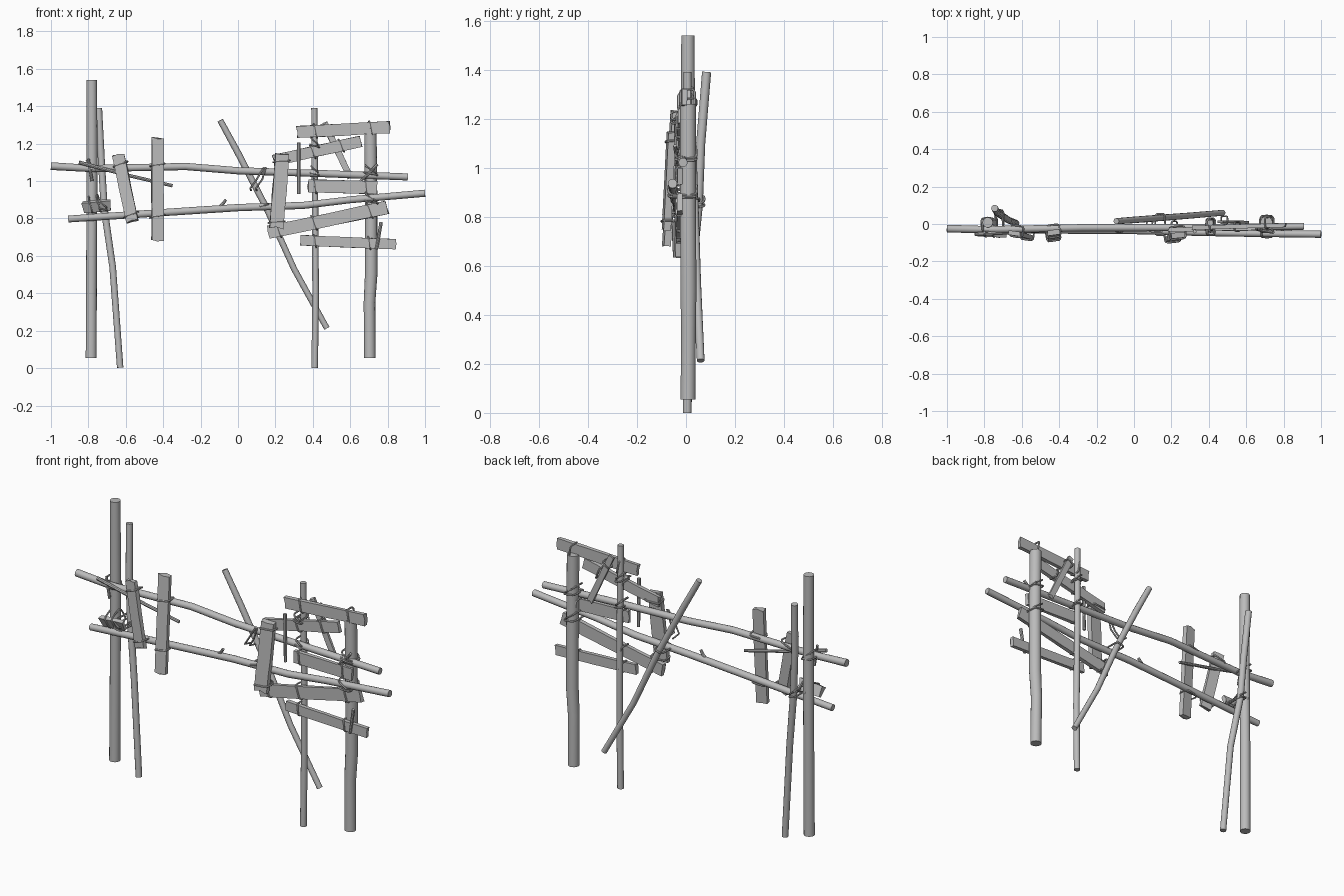
import bpy, bmesh, math, random
from mathutils import Vector, Matrix

random.seed(4)
cube = bpy.data.objects.get("Cube")
if cube:
    bpy.data.objects.remove(cube)

wood = bpy.data.materials.new("weathered grey")
wood.use_nodes = True
GREY = (0.5, 0.5, 0.5, 1)
wood.diffuse_color = GREY
wood.node_tree.nodes["Principled BSDF"].inputs["Base Color"].default_value = GREY


def finish(name, bm, smooth=True):
    bmesh.ops.recalc_face_normals(bm, faces=bm.faces)
    mesh = bpy.data.meshes.new(name)
    bm.to_mesh(mesh)
    bm.free()
    mesh.materials.append(wood)
    obj = bpy.data.objects.new(name, mesh)
    bpy.context.collection.objects.link(obj)
    if smooth:
        bpy.ops.object.select_all(action='DESELECT')
        obj.select_set(True)
        bpy.context.view_layer.objects.active = obj
        bpy.ops.object.shade_smooth_by_angle(angle=math.radians(40))
    return obj


def sweep(bm, path, radius, sides, closed=False, wobble=0.0):
    """Round tube along a path; radius may taper from start to end."""
    pts = [Vector(p) for p in path]
    n = len(pts)
    r0, r1 = radius if isinstance(radius, tuple) else (radius, radius)
    rings = []
    for i, p in enumerate(pts):
        a = pts[i - 1] if closed or i else p
        b = pts[(i + 1) % n] if closed or i < n - 1 else p
        t = (b - a).normalized()
        ref = Vector((0, 1, 0)) if abs(t.y) < 0.8 else Vector((0.6, 0, 0.8))
        if closed:
            ref = (pts[1] - pts[0]).cross(pts[2] - pts[1])
        s = t.cross(ref).normalized()
        q = s.cross(t)
        r = (r0 + (r1 - r0) * i / (n - 1)) * (1 + random.uniform(-wobble, wobble))
        rings.append([bm.verts.new(p + r * (math.cos(k * math.tau / sides) * s
                      + math.sin(k * math.tau / sides) * q)) for k in range(sides)])
    for i in range(n if closed else n - 1):
        a, b = rings[i], rings[(i + 1) % n]
        for k in range(sides):
            j = (k + 1) % sides
            bm.faces.new((a[k], a[j], b[j], b[k]))
    if not closed:
        bm.faces.new(rings[0])
        bm.faces.new(rings[-1])


def pole(name, path, radius, sides=12):
    bm = bmesh.new()
    sweep(bm, path, radius, sides, wobble=0.05)
    return finish(name, bm)


def rope_loop(name, centre, u, v, n, half_w, front, back):
    """Rounded rectangular lashing around the axis u."""
    pts = []
    mid, half = (front - back) / 2, (front + back) / 2
    for k in range(16):
        a = k * math.tau / 16
        c, s = math.cos(a), math.sin(a)
        x = math.copysign(abs(c) ** 0.4, c) * half_w
        y = math.copysign(abs(s) ** 0.4, s) * half + mid
        pts.append(centre + v * x + n * y + u * 0.008 * c)
    bm = bmesh.new()
    sweep(bm, pts, 0.005, 6, closed=True)
    finish(name, bm)


def board(name, p0, p1, width, thick=0.022, lashes=(), back=0.04, roll=0):
    """Rough plank between two points, facing the front, with lashings."""
    p0, p1 = Vector(p0), Vector(p1)
    u = (p1 - p0).normalized()
    n = Vector((0, -1, 0))
    n = (n - u * n.dot(u)).normalized()
    n = Matrix.Rotation(math.radians(roll), 3, u) @ n
    v = u.cross(n)
    bm = bmesh.new()
    rings = []
    steps = 4
    for i in range(steps + 1):
        c = p0.lerp(p1, i / steps)
        ring = []
        for sv, sn in ((-1, -1), (0.1, -1), (1, -1), (1, 1), (-0.1, 1), (-1, 1)):
            end = random.uniform(-0.006, 0.006) if i in (0, steps) else 0
            w = width / 2 * random.uniform(0.94, 1.04)
            ring.append(bm.verts.new(c + v * sv * w + n * sn * thick / 2 + u * end))
        rings.append(ring)
    for a, b in zip(rings, rings[1:]):
        for k in range(6):
            j = (k + 1) % 6
            bm.faces.new((a[k], a[j], b[j], b[k]))
    bm.faces.new(rings[0])
    bm.faces.new(rings[-1])
    finish(name, bm, smooth=False)
    for t in lashes:
        rope_loop(name + "_lashing", p0.lerp(p1, t), u, v, n,
                  width / 2 + 0.005, thick / 2 + 0.004, back)


# Upright posts
pole("left_post", [(-.785, .008, .055), (-.783, .01, .6), (-.78, .008, 1.1), (-.782, .008, 1.54)], (.03, .029), 14)
pole("left_leaning_pole", [(-.63, .005, .003), (-.67, .02, .54), (-.715, .05, .85),
                           (-.73, .06, 1.1), (-.745, .084, 1.39)], (.018, .018))
pole("thin_post", [(.41, .005, 0), (.415, .006, .4), (.412, .01, .9), (.408, .006, 1.39)], (.018, .017))
pole("right_post", [(.705, .008, .055), (.703, .01, .35), (.712, .01, .5), (.712, .008, .9),
                    (.708, .008, 1.26)], (.032, .032), 14)

# Long rails and the diagonal pole
pole("upper_rail", [(-1, -.025, 1.08), (-.78, -.03, 1.067), (-.5, -.025, 1.073), (-.28, -.02, 1.078),
                    (0, -.02, 1.055), (.45, -.018, 1.04), (.908, -.012, 1.022)], (.02, .018))
pole("lower_rail", [(-.908, -.03, .797), (-.5, -.032, .825), (0, -.035, .858), (.35, -.045, .87),
                    (.6, -.05, .9), (1, -.055, .935)], (.019, .019))
pole("diagonal_pole", [(-.095, .015, 1.325), (.0, .022, 1.15), (.155, .034, .85),
                       (.3, .045, .53), (.475, .06, .213)], (.017, .016))

# Left boards
board("left_upright_board", (-.43, -.08, .68), (-.43, -.045, 1.23), .065, .028, (.24, .74), .05, 8)
board("left_slanted_board", (-.565, -.07, .785), (-.64, -.05, 1.14), .065, .024, (.1, .86), .045, -8)
board("left_short_board", (-.83, -.045, .86), (-.685, -.05, .872), .06, .022, (.3, .6), .08, 25)

# Right boards
board("top_board", (.315, -.02, 1.262), (.81, -.006, 1.288), .064, .022, (.2, .8), .045)
board("upper_sloping_board", (.19, -.03, 1.11), (.655, -.022, 1.212), .06, .022, (.45, .78), .035)
board("middle_board", (.375, -.028, .975), (.74, -.025, .965), .068, .02, (.1, .85), .045)
board("lower_sloping_board", (.165, -.03, .727), (.80, -.025, .86), .07, .022, (.08, .38, .85), .045)
board("bottom_board", (.335, -.035, .684), (.845, -.032, .662), .056, .022, (.15, .72), .055)
board("right_upright_board", (.205, -.08, .75), (.237, -.06, 1.145), .075, .03, (.08, .9), .05, 6)
board("back_brace", (.462, .012, 1.31), (.6, .01, 1.02), .034, .014, (.15,), .03)

# Thin sticks and side shoots
STICKS = [
    ("left_thin_stick", (-.85, -.055, 1.1), (-.35, -.03, .975), .01),
    ("right_thin_stick", (.325, -.04, 1.205), (.325, -.035, .93), .01),
    ("upper_peg", (.745, -.045, 1.09), (.655, -.03, 1.0), .008),
    ("lower_peg", (.765, -.05, .78), (.74, -.045, .635), .009),
    ("rail_twig", (-.1, -.035, .86), (-.065, -.04, .9), .009),
    ("left_peg", (-.78, -.045, 1.0), (-.8, -.045, 1.12), .008),
]
for name, a, b, r in STICKS:
    middle = (Vector(a) + Vector(b)) / 2 + Vector((0, 0, -.004))
    pole(name, [a, middle, b], (r, r * 0.85), 8)

# Rope bindings where poles cross
X, Y, Z = Vector((1, 0, 0)), Vector((0, -1, 0)), Vector((0, 0, 1))
CROSSINGS = [((-.782, -.01, 1.075), .035, .042), ((.71, -.005, 1.05), .037, .048),
             ((.41, -.01, 1.05), .024, .04), ((.71, -.02, .9), .037, .065),
             ((-.72, -.005, .86), .024, .08), ((.41, -.02, 1.2), .024, .05)]
for centre, half_w, depth in CROSSINGS:
    for dz in (-.012, .012):
        axis = (Z + X * (.25 + dz * 20)).normalized()
        side = Y.cross(axis)
        rope_loop("crossing_lashing", Vector(centre) + Z * dz, axis, side, Y, half_w, depth * .8, depth)

# Loose rope around the diagonal pole and upper rail
for dx in (0, .03):
    pole("loose_rope", [(.14 + dx * .3, -.04, 1.075), (.1 + dx, -.042, 1.01), (.065 + dx, -.03, .96),
                        (.07 + dx, .02, .95)], (.005, .005), 6)
rope_loop("diagonal_lashing", Vector((.14, 0, .87)), Vector((.45, 0, -.9)).normalized(),
          Vector((.9, 0, .45)).normalized(), Y, .026, .06, .055)
